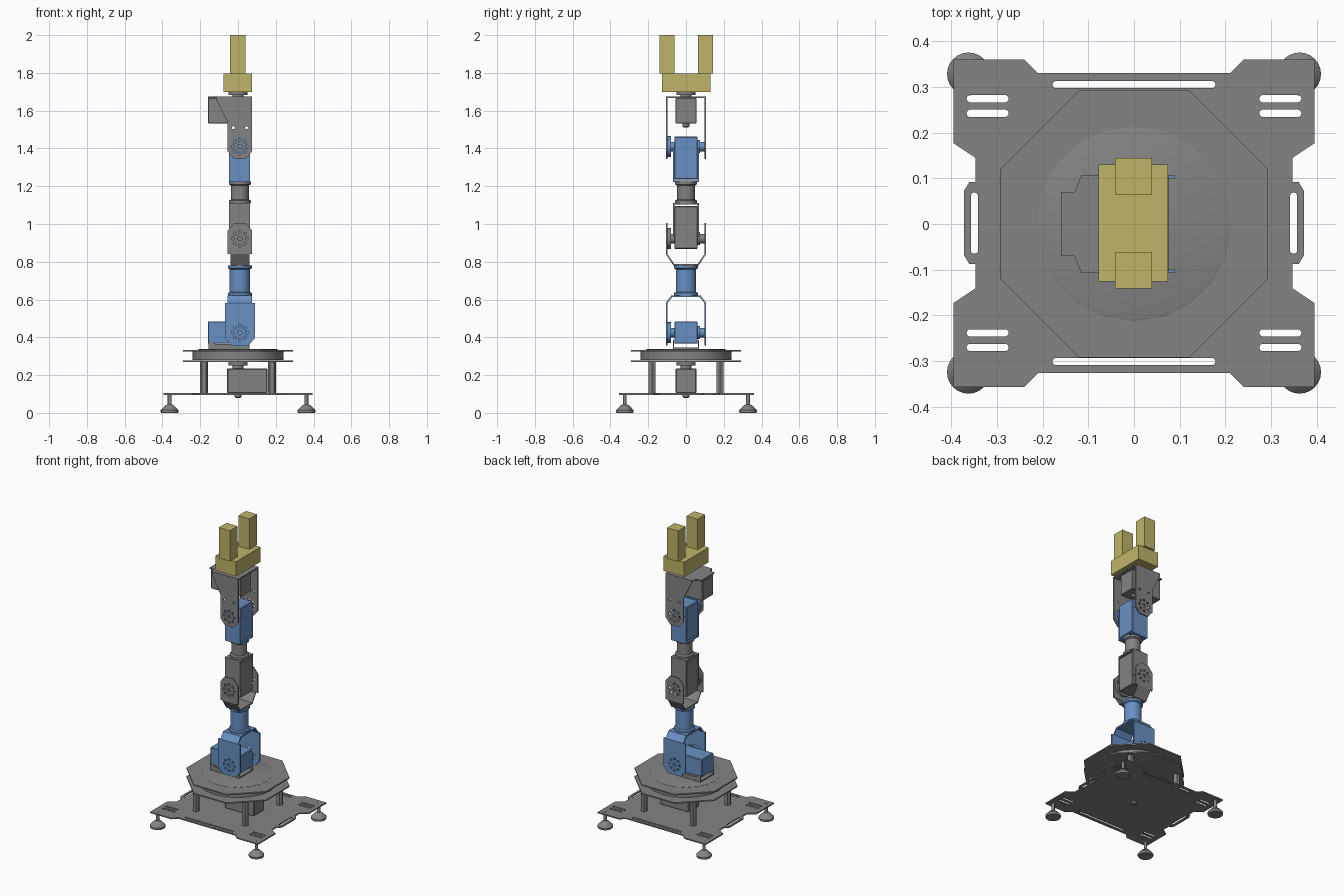
import bpy, bmesh
from math import sin, cos, tau, pi, radians
from mathutils import Matrix, Vector

cube = bpy.data.objects.get("Cube")
if cube:
    bpy.data.objects.remove(cube, do_unlink=True)


def material(name, rgb):
    m = bpy.data.materials.new(name)
    m.use_nodes = True
    m.diffuse_color = (*rgb, 1)
    m.node_tree.nodes["Principled BSDF"].inputs["Base Color"].default_value = (*rgb, 1)
    return m


GREY = material("steel grey", (0.23, 0.23, 0.23))
BLUE = material("joint blue", (0.14, 0.28, 0.55))
YELLOW = material("gripper yellow", (0.52, 0.46, 0.14))

# Orientation of flat profiles: the plane their points are read in
XY = Matrix.Identity(4)
XZ = Matrix.Rotation(pi / 2, 4, 'X')
YZ = Matrix(((0, 0, 1, 0), (1, 0, 0, 0), (0, 1, 0, 0), (0, 0, 0, 1)))
JX = 0.01    # x of the arm axis


def finish(name, bm, mat):
    bmesh.ops.remove_doubles(bm, verts=bm.verts, dist=1e-5)
    bmesh.ops.recalc_face_normals(bm, faces=bm.faces)
    mesh = bpy.data.meshes.new(name)
    bm.to_mesh(mesh)
    bm.free()
    mesh.materials.append(mat)
    ob = bpy.data.objects.new(name, mesh)
    bpy.context.collection.objects.link(ob)
    return ob


def box(name, mat, x, y, z, bevel=0.0):
    bm = bmesh.new()
    size = Matrix.Diagonal((x[1] - x[0], y[1] - y[0], z[1] - z[0], 1))
    mid = Vector((sum(x) / 2, sum(y) / 2, sum(z) / 2))
    bmesh.ops.create_cube(bm, size=1, matrix=Matrix.Translation(mid) @ size)
    if bevel:
        bmesh.ops.bevel(bm, geom=bm.edges[:], offset=bevel, segments=1, affect='EDGES')
    return finish(name, bm, mat)


def lathe(name, mat, profile, at=(0, 0, 0), turn=XY, sides=24):
    """Spin (radius, height) points about the local z axis."""
    bm = bmesh.new()
    pts = [(0, profile[0][1])] + profile + [(0, profile[-1][1])]
    vs = [bm.verts.new((r, 0, h)) for r, h in pts]
    es = [bm.edges.new(p) for p in zip(vs, vs[1:])]
    bmesh.ops.spin(bm, geom=vs + es, axis=(0, 0, 1), cent=(0, 0, 0), angle=tau, steps=sides)
    bm.transform(Matrix.Translation(at) @ turn)
    return finish(name, bm, mat)


def plate(name, mat, outline, thick, at=(0, 0, 0), plane=XY, holes=()):
    """Filled flat outline with holes, given a thickness centred on its plane."""
    cu = bpy.data.curves.new(name, 'CURVE')
    cu.dimensions, cu.fill_mode, cu.extrude = '2D', 'BOTH', thick / 2
    for loop in [outline, *holes]:
        sp = cu.splines.new('POLY')
        sp.points.add(len(loop) - 1)
        for p, (u, v) in zip(sp.points, loop):
            p.co = (u, v, 0, 1)
        sp.use_cyclic_u = True
    tmp = bpy.data.objects.new(name + "_outline", cu)
    bpy.context.collection.objects.link(tmp)
    dg = bpy.context.evaluated_depsgraph_get()
    dg.update()
    mesh = bpy.data.meshes.new_from_object(tmp.evaluated_get(dg))
    bm = bmesh.new()
    bm.from_mesh(mesh)
    bpy.data.objects.remove(tmp, do_unlink=True)
    bpy.data.meshes.remove(mesh)
    bm.transform(Matrix.Translation(at) @ plane)
    return finish(name, bm, mat)


def circle(u, v, r, n=10):
    return [(u + r * cos(tau * i / n), v + r * sin(tau * i / n)) for i in range(n)]


def slot(u, v, half_u, half_v):
    """Rounded slot centred on (u, v)."""
    r = min(half_u, half_v)
    pts = []
    for i in range(16):
        a = tau * (i + 0.5) / 16
        pts.append((u + (half_u - r) * (1 if cos(a) > 0 else -1) + r * cos(a),
                    v + (half_v - r) * (1 if sin(a) > 0 else -1) + r * sin(a)))
    return pts


def four_way(quarter):
    """Mirror a quarter outline, running from near +x to near +y, all round."""
    q2 = [(-u, v) for u, v in reversed(quarter)]
    half = quarter + q2
    return half + [(-u, -v) for u, v in half]


# Base plate with slots
quarter = [(0.372, 0.07), (0.36, 0.09), (0.347, 0.09), (0.347, 0.143), (0.395, 0.175),
           (0.395, 0.358), (0.24, 0.358), (0.21, 0.328)]
slots = []
for s in (-1, 1):
    slots += [slot(0, s * 0.303, 0.178, 0.008), slot(s * 0.349, 0, 0.008, 0.067)]
    for t in (-1, 1):
        slots += [slot(s * 0.32, t * v, 0.046, 0.008) for v in (0.24, 0.272)]
plate("base_plate", GREY, four_way(quarter), 0.008, (0, 0.002, 0.1), holes=slots)

# Feet and posts
for sx in (-1, 1):
    for sy in (-1, 1):
        side = ("front" if sy < 0 else "back") + ("_left" if sx > 0 else "_right")
        lathe("foot_" + side, GREY, [(0.044, 0), (0.047, 0.005), (0.047, 0.014), (0.022, 0.04),
                                     (0.01, 0.045), (0.01, 0.105)], (sx * 0.362, sy * 0.326 + 0.002, 0))
        lathe("post_" + side, GREY, [(0.021, 0.1), (0.021, 0.272)], (sx * 0.18, sy * 0.18, 0), sides=6)

# Turntable: two octagons with a bearing between, and a disc on top
octagon = four_way([(0.292, 0.121), (0.121, 0.292)])
for label, z in (("lower", 0.274), ("upper", 0.33)):
    plate("turntable_%s_plate" % label, GREY, octagon, 0.008, (0, 0, z))
lathe("turntable_bearing", GREY, [(0.24, 0.279), (0.24, 0.325)], sides=20)
lathe("turntable_disc", GREY, [(0.213, 0.33), (0.213, 0.335), (0.206, 0.337)], sides=20)

# Turntable motor
box("base_motor", GREY, (-0.058, 0.155), (-0.055, 0.055), (0.105, 0.235), 0.004)
lathe("base_motor_hub", GREY, [(0.03, 0.235), (0.03, 0.25), (0.05, 0.25), (0.05, 0.272)])
lathe("base_motor_nub", GREY, [(0.012, 0.08), (0.018, 0.085), (0.018, 0.105)])


def joint(name, mat, z, x_range, z_range):
    """Servo body with a wide horn in front and a small pivot behind."""
    box(name + "_motor", mat, x_range, (-0.062, 0.062), z_range, 0.004)
    lathe(name + "_horn", mat, [(0.025, 0.06), (0.025, 0.08), (0.055, 0.08), (0.055, 0.098)],
          (JX, 0, z), XZ)
    lathe(name + "_pivot", mat, [(0.035, 0.06), (0.035, 0.075), (0.025, 0.075), (0.025, 0.098)],
          (JX, 0, z), XZ.inverted())


def holder(name, mat, z_base, z_wall):
    """Cradle plate with two thin side walls gripping a servo."""
    lo, hi = sorted((z_base, z_wall))
    s = 1 if z_wall > z_base else -1
    box(name + "_plate", mat, (-0.048, 0.064), (-0.068, 0.068), sorted((z_base, z_base + s * 0.008)))
    for y in (-0.065, 0.065):
        box(name + "_wall", mat, (-0.048, 0.064), (y - 0.003, y + 0.003), (lo, hi))


def bracket(name, mat, s, z_web, z_joint, z_end, a, b, fold, extra=(), holes=()):
    """U bracket: web at z_web, legs toward z_end; s is the side the web is on."""
    dy, dz = fold
    zs = z_web - s * dz
    outline = [(a, zs), (b, zs), (b, z_end + s * 0.04), (b - 0.034, z_end),
               (a + 0.034, z_end), (a, z_end + s * 0.04), *extra]
    bolts = [circle(JX, z_joint, 0.012)]
    bolts += [circle(u, v, 0.008, 8) for u, v in circle(JX, z_joint, 0.037, 8)]
    for label, y in (("front", -0.103), ("back", 0.103)):
        plate(name + "_leg_" + label, mat, outline, 0.008, (0, y, 0), XZ, bolts + list(holes))
    if dz:
        outer = [(-0.107, zs), (dy - 0.107, z_web), (0.107 - dy, z_web), (0.107, zs)]
        inner = [(u * 0.925, v - (s * 0.009 if abs(v - z_web) < 1e-6 else 0)) for u, v in reversed(outer)]
        plate(name + "_web", mat, outer + inner, b - a - 0.03, ((a + b) / 2, 0, 0), YZ)


def neck(name, mat, z0, z1, r, flange):
    lathe(name, mat, [(flange, z0), (flange, z0 + 0.014), (r, z0 + 0.02), (r, z1 - 0.02),
                      (flange, z1 - 0.014), (flange, z1)], (JX, 0, 0))


# Shoulder: servo lying on the turntable
plate("shoulder_cradle", GREY, [(-0.156, -0.07), (0.06, -0.07), (0.06, 0.07), (-0.156, 0.07)],
      0.008, (0, 0, 0.341))
for y in (-0.067, 0.067):
    plate("shoulder_cradle_wall", GREY, [(-0.156, 0.337), (0.06, 0.337), (0.06, 0.365), (-0.12, 0.365),
                                         (-0.156, 0.385)], 0.005, (0, y, 0), XZ)
joint("shoulder", BLUE, 0.425, (-0.16, 0.064), (0.367, 0.484))
bracket("shoulder_bracket", BLUE, 1, 0.622, 0.425, 0.357, -0.07, 0.09, (0.03, 0.04))
neck("lower_arm", BLUE, 0.62, 0.78, 0.054, 0.063)

# Elbow
bracket("elbow_bracket", GREY, -1, 0.78, 0.923, 1.005, -0.055, 0.075, (0.04, 0.062))
joint("elbow", GREY, 0.923, (-0.048, 0.064), (0.868, 1.095))
holder("elbow_holder", GREY, 1.112, 0.93)
neck("upper_arm", GREY, 1.11, 1.224, 0.047, 0.058)

# Wrist
holder("wrist_holder", BLUE, 1.222, 1.4)
joint("wrist", BLUE, 1.41, (-0.048, 0.064), (1.236, 1.462))
bracket("wrist_bracket", GREY, 1, 1.672, 1.41, 1.345, -0.055, 0.075, (0, 0),
        extra=[(-0.055, 1.54), (-0.115, 1.66), (-0.115, 1.672)],
        holes=[circle(u, 1.51, 0.008, 8) for u in (-0.025, 0.045)])
top = [(0.075, 0.107), (-0.115, 0.107), (-0.13, 0.07), (-0.16, 0.07)]
plate("wrist_bracket_top", GREY, top + [(u, -v) for u, v in reversed(top)], 0.008, (0, 0, 1.672))

# Gripper motor, hub, palm and fingers
box("gripper_motor", GREY, (-0.16, 0.06), (-0.056, 0.056), (1.532, 1.668), 0.004)
lathe("gripper_motor_nub", GREY, [(0.012, 1.512), (0.018, 1.517), (0.018, 1.535)])
lathe("gripper_hub", GREY, [(0.03, 1.67), (0.03, 1.682), (0.05, 1.682), (0.05, 1.7)])
box("gripper_palm", YELLOW, (-0.078, 0.074), (-0.126, 0.13), (1.7, 1.798))
for label, y in (("front", -0.101), ("back", 0.104)):
    box("gripper_finger_" + label, YELLOW, (-0.042, 0.039), (y - 0.04, y + 0.04), (1.797, 2.0))

# Smooth round parts, keep edges sharp
for ob in bpy.context.scene.objects:
    ob.select_set(ob.type == 'MESH')
    if ob.type == 'MESH':
        bpy.context.view_layer.objects.active = ob
bpy.ops.object.shade_smooth_by_angle(angle=radians(30))
